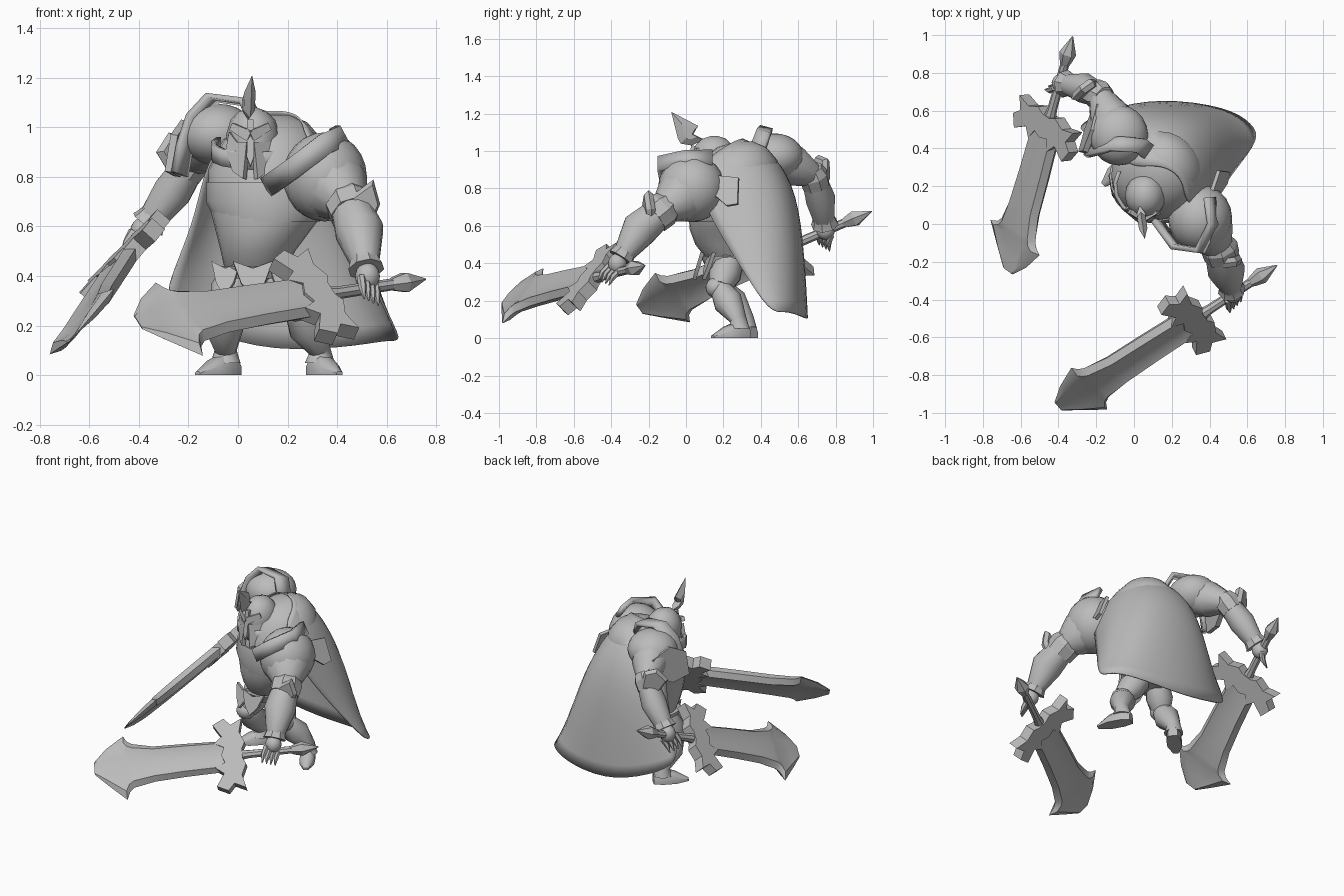
import bpy, bmesh, math
from mathutils import Vector, Matrix

if "Cube" in bpy.data.objects:
    bpy.data.objects.remove(bpy.data.objects["Cube"])

steel = bpy.data.materials.new("plain grey")
steel.use_nodes = True
steel.diffuse_color = (0.5, 0.5, 0.5, 1)
steel.node_tree.nodes["Principled BSDF"].inputs["Base Color"].default_value = (0.5, 0.5, 0.5, 1)


def finish(name, bm, angle=40):
    bmesh.ops.recalc_face_normals(bm, faces=bm.faces)
    me = bpy.data.meshes.new(name)
    bm.to_mesh(me)
    bm.free()
    me.materials.append(steel)
    me.shade_smooth()
    me.set_sharp_from_angle(angle=math.radians(angle))
    ob = bpy.data.objects.new(name, me)
    bpy.context.collection.objects.link(ob)
    return ob


def skin(name, rings, angle=40):
    """Bridge equal closed rings of points and cap the ends."""
    bm = bmesh.new()
    rows = [[bm.verts.new(p) for p in ring] for ring in rings]
    n = len(rows[0])
    for a, b in zip(rows, rows[1:]):
        for i in range(n):
            j = (i + 1) % n
            bm.faces.new((a[i], a[j], b[j], b[i]))
    bm.faces.new(rows[0])
    bm.faces.new(rows[-1])
    return finish(name, bm, angle)


def tube(name, path, radii, sides=12, angle=40):
    """Round limb along a path with a radius at each point."""
    path = [Vector(p) for p in path]
    rings = []
    for i, p in enumerate(path):
        t = path[min(i + 1, len(path) - 1)] - path[max(i - 1, 0)]
        q = t.to_track_quat('Z', 'Y')
        rings.append([p + q @ Vector((radii[i] * math.cos(a), radii[i] * math.sin(a), 0))
                      for a in (math.tau * k / sides for k in range(sides))])
    return skin(name, rings, angle)


def ball(name, centre, size):
    bm = bmesh.new()
    bmesh.ops.create_uvsphere(bm, u_segments=20, v_segments=12, radius=1,
                              matrix=Matrix.Translation(centre) @ Matrix.Diagonal((*size, 1)))
    return finish(name, bm)


def frame(origin, u, v):
    """Matrix whose local X follows u and local Y follows v."""
    u = Vector(u).normalized()
    v = Vector(v)
    v = (v - u * v.dot(u)).normalized()
    m = Matrix((u, v, u.cross(v))).transposed().to_4x4()
    m.translation = origin
    return m


def plate(name, m, outline, thick, pinch=1.0):
    """Flat outline in a frame; pinch shrinks both faces for a bevelled rim."""
    return skin(name, [[m @ Vector((x * k, y * k, s * thick / 2)) for x, y in outline]
                       for s, k in ((-1, pinch), (0, 1), (1, pinch))], angle=20)


def band(name, path, width, thick=0.025):
    """Bent strip of armour."""
    bm = bmesh.new()
    w = Vector(width)
    rows = [(bm.verts.new(p), bm.verts.new(Vector(p) + w)) for p in path]
    for a, b in zip(rows, rows[1:]):
        bm.faces.new((a[0], b[0], b[1], a[1]))
    ob = finish(name, bm, 20)
    mod = ob.modifiers.new("thickness", 'SOLIDIFY')
    mod.thickness, mod.offset = thick, 0
    return ob


def stack(name, rows, sides=24):
    """Horizontal ellipse rings given as x, y, z, rx, ry."""
    angs = [math.tau * k / sides for k in range(sides)]
    return skin(name, [[Vector((x + rx * math.cos(a), y + ry * math.sin(a), z)) for a in angs]
                       for x, y, z, rx, ry in rows])


# Torso, belly and breastplate
stack("torso", [(.07, .24, .36, .07, .07), (.07, .23, .41, .12, .11), (.08, .21, .5, .15, .16), (.1, .21, .58, .19, .19),
                (.13, .23, .7, .25, .22), (.13, .26, .83, .25, .23), (.14, .28, .95, .2, .21),
                (.16, .3, 1.02, .12, .13), (.17, .31, 1.05, .04, .05)])
stack("breastplate", [(.12, .215, .62, .21, .2), (.13, .23, .7, .26, .23), (.13, .25, .78, .26, .235)])
stack("belt", [(.07, .23, .39, .14, .13), (.07, .22, .44, .15, .145)])
for i, (x, y, w) in enumerate([(-.05, .12, .06), (.06, .07, .08), (.18, .12, .06)]):
    plate(f"hip_plate_{i}", frame((x, y, .4), (1, (x - .06) * 2, 0), (0, .3, 1)),
          [(-w, .06), (-w * .6, -.03), (0, -.09), (w * .6, -.03), (w, .06), (0, .03)], .02)

# Helmet with pointed cheeks, brow, gorget and crest
hx, hy = .06, .15
stack("neck", [(.09, .25, .82, .13, .13), (.07, .2, .95, .1, .1)])
stack("helmet", [(hx, hy - .03, .83, .07, .08), (hx, hy, .9, .1, .11), (hx, hy, .97, .108, .118), (hx, hy, 1.03, .09, .1),
                 (hx, hy, 1.065, .055, .065), (hx, hy, 1.08, .015, .02)], sides=16)
for s in (-1, 1):
    plate(f"cheek_guard_{s}", frame((hx - .01 + s * .035, .045, .91), (1, s * .7, 0), (0, .15, 1)),
          [(s * -.03, .03), (s * -.025, -.12), (s * .03, -.09), (s * .07, .0), (s * .06, .07), (s * .02, .03)], .025)
    plate(f"brow_{s}", frame((hx - .01 + s * .03, .04, .97), (1, s * .6, s * .5), (0, .1, 1)),
          [(s * -.035, -.015), (s * .06, -.005), (s * .06, .025), (s * -.035, .03)], .025)
plate("nose_guard", frame((hx - .01, .025, .93), (1, 0, 0), (0, .15, 1)),
      [(-.012, .1), (-.015, -.05), (0, -.09), (.015, -.05), (.012, .1)], .025)
plate("crest", frame((.042, .02, 1.09), (.15, -1, 0), (0, 0, 1)),
      [(-.08, -.03), (-.02, 0), (-.045, .045), (.1, .12), (.065, -.02), (.05, -.05), (-.01, -.06)], .045, .45)
arc = [math.radians(150 + 24 * k) for k in range(11)]
band("gorget", [(.06 + .16 * math.cos(a), .2 + .16 * math.sin(a), .87 + .04 * math.sin(a)) for a in arc], (0, 0, .07), .02)

# Back cape, lofted from collar over the back to the hem
cape_rows = [
    [(.27, .12, .97), (.27, .2, 1.02), (.23, .27, 1.06), (.15, .31, 1.07), (.06, .31, 1.06), (-.01, .3, 1.0)],
    [(.37, .05, .84), (.38, .22, .92), (.3, .42, .98), (.14, .49, 1.0), (-.03, .48, .97), (-.13, .4, .87)],
    [(.43, .13, .64), (.48, .32, .7), (.4, .54, .75), (.16, .61, .78), (-.07, .59, .74), (-.17, .45, .65)],
    [(.53, .28, .4), (.57, .41, .42), (.47, .6, .42), (.16, .65, .44), (-.12, .61, .46), (-.24, .48, .47)],
    [(.67, .45, .13), (.63, .53, .15), (.5, .62, .12), (.14, .67, .09), (-.15, .61, .18), (-.32, .51, .27)]]
bm = bmesh.new()
grid = [[bm.verts.new(p) for p in row] for row in cape_rows]
for a, b in zip(grid, grid[1:]):
    for i in range(len(a) - 1):
        bm.faces.new((a[i], a[i + 1], b[i + 1], b[i]))
cape = finish("cape", bm, 90)
mod = cape.modifiers.new("smooth", 'SUBSURF')
mod.levels = mod.render_levels = 2
mod = cape.modifiers.new("thickness", 'SOLIDIFY')
mod.thickness = .008

# Legs: thigh, knee guard, greave, boot
legs = {"left": ((.15, .23, .4), (.24, .18, .27), (.33, .28, .1), (.41, .14)),
        "right": ((0, .23, .4), (-.06, .19, .27), (-.05, .32, .1), (-.19, .18))}
for side, (hip, knee, ankle, toe) in legs.items():
    h, k, a = Vector(hip), Vector(knee), Vector(ankle)
    tube(side + "_thigh", [h, h.lerp(k, .5), k], [.075, .085, .06])
    ball(side + "_knee_guard", k + Vector((0, -.02, 0)), (.06, .055, .055))
    tube(side + "_greave", [k, k.lerp(a, .45), a, a - Vector((0, 0, .05))], [.055, .08, .045, .06])
    f = frame((a.x, a.y, 0), (toe[0] - a.x, toe[1] - a.y, 0), (0, 0, 1))
    rings = [[f @ Vector((u, z, w * s)) for z, s in ((0, -1), (t * .6, -1), (t, -.5), (t, .5), (t * .6, 1), (0, 1))]
             for u, t, w in ((-.06, .06, .03), (0, .09, .045), (.08, .06, .045), (.16, .015, .015))]
    skin(side + "_boot", rings)

# Arms: shoulder, upper arm, forearm, cuff, hand with claws
arms = {"left": ((.35, .03, .8), (.17, .18, .18), (.45, -.12, .69), (.49, -.25, .58), (.515, -.34, .44), 1),
        "right": ((-.08, .47, .97), (.155, .16, .125), (-.18, .68, .87), (-.265, .72, .74), (-.355, .74, .62), .8)}
for side, (sh, size, elbow, mid, wrist, girth) in arms.items():
    s, e, m, w = Vector(sh), Vector(elbow), Vector(mid), Vector(wrist)
    fwd = (w - m).normalized()
    ball(side + "_shoulder", s, size)
    tube(side + "_upper_arm", [s, s.lerp(e, .5), e], [.14 * girth, .14 * girth, .08 * girth])
    tube(side + "_elbow_guard", [e - (m - e) * .3, e, e.lerp(m, .4)], [.075 * girth, .1 * girth, .095 * girth], 8, 20)
    tube(side + "_forearm", [e, m, w], [.08 * girth, .1 * girth, .055])
    tube(side + "_cuff", [w - fwd * .05, w, w + fwd * .015], [.055, .068, .075], 8, 20)
    ball(side + "_hand", w + fwd * .05, (.05, .05, .055))
    across = fwd.orthogonal().normalized()
    for i in range(4):
        base = w + fwd * .07 + across * (.028 * (i - 1.5))
        tip = base + fwd * .08 + Vector((0, -.02, -.02))
        tube(f"{side}_finger_{i}", [base, base.lerp(tip, .5) + Vector((0, -.01, 0)), tip], [.018, .016, .003], 6)

# Shoulder and elbow armour
band("left_pauldron_rim", [(.1, .02, .8), (.2, -.12, .87), (.33, -.14, .97), (.4, .0, 1.0), (.38, .14, 1.0)], (.04, .0, -.075), .03)
band("right_pauldron_rim", [(-.26, .36, .82), (-.24, .36, .93), (-.2, .37, 1.05), (-.125, .39, 1.13), (.01, .38, 1.11), (.06, .34, 1.0)],
     (.05, .07, -.02), .025)
plate("left_shoulder_flap", frame((.44, .17, .79), (.3, 1, 0), (-.4, 0, 1)),
      [(-.1, .09), (-.08, -.05), (0, -.04), (.06, -.09), (.12, -.08), (.11, .07)], .02)
plate("left_elbow_spike", frame((.5, -.2, .69), (1, .2, 0), (0, -.1, 1)), [(-.05, .03), (.045, .1), (.075, .0), (.05, -.06)], .05, .8)
plate("right_elbow_spike", frame((-.25, .72, .9), (.8, .6, 0), (-.2, 0, 1)), [(-.1, 0), (-.03, .08), (.05, .06), (.07, -.06), (-.04, -.09)], .05, .8)
plate("right_arm_plate", frame((-.23, .5, .92), (.3, 1, 0), (.15, 0, 1)), [(-.13, -.1), (-.12, .05), (0, .11), (.14, .06), (.12, -.06), (0, -.12)], .03)

# Broad swords: u runs to the tip, v across the hollow blade
half_guard = [(.08, 0), (.06, .05), (.12, .08), (.07, .12), (.12, .2), (.05, .235), (.01, .19), (-.06, .225), (-.04, .14),
              (-.07, .07), (-.05, .03)]
guard = half_guard + [(u, -v) for u, v in reversed(half_guard[1:])]
blade = [(.04, -.1, .1, .035), (.3, -.11, .105, .035), (.5, -.115, .115, .034), (.63, -.145, .14, .03), (.66, -.165, .165, .028),
         (.68, -.2, .215, .024), (.79, -.13, .11, .018), (.87, -.05, .03, .004)]
swords = {"left": ((.325, -.5, .32), (-.83, -.54, -.13), (.46, -.53, -.71)),
          "right": ((-.455, .53, .48), (-.25, -.889, -.38), (-.62, .463, -.63))}
for side, (o, u, v) in swords.items():
    m = frame(o, u, v)
    rings = []
    for x, lo, hi, t in blade:
        rim = (hi - lo) * .12
        half = [(lo + rim, t), (lo + rim * 2.5, t * .6), (hi - rim * 2.5, t * .6), (hi - rim, t)]
        ring = [(lo, 0)] + half + [(hi, 0)] + [(y, -z) for y, z in reversed(half)]
        rings.append([m @ Vector((x, y, z)) for y, z in ring])
    skin(side + "_blade", rings)
    plate(side + "_guard", m, guard, .07)
    tube(side + "_grip", [m @ Vector((x, 0, 0)) for x in (-.03, -.09, -.36)], [.035, .026, .024], 8)
    tube(side + "_pommel", [m @ Vector((x, 0, 0)) for x in (-.34, -.37, -.42, -.52)], [.02, .032, .045, .003], 6, 20)
